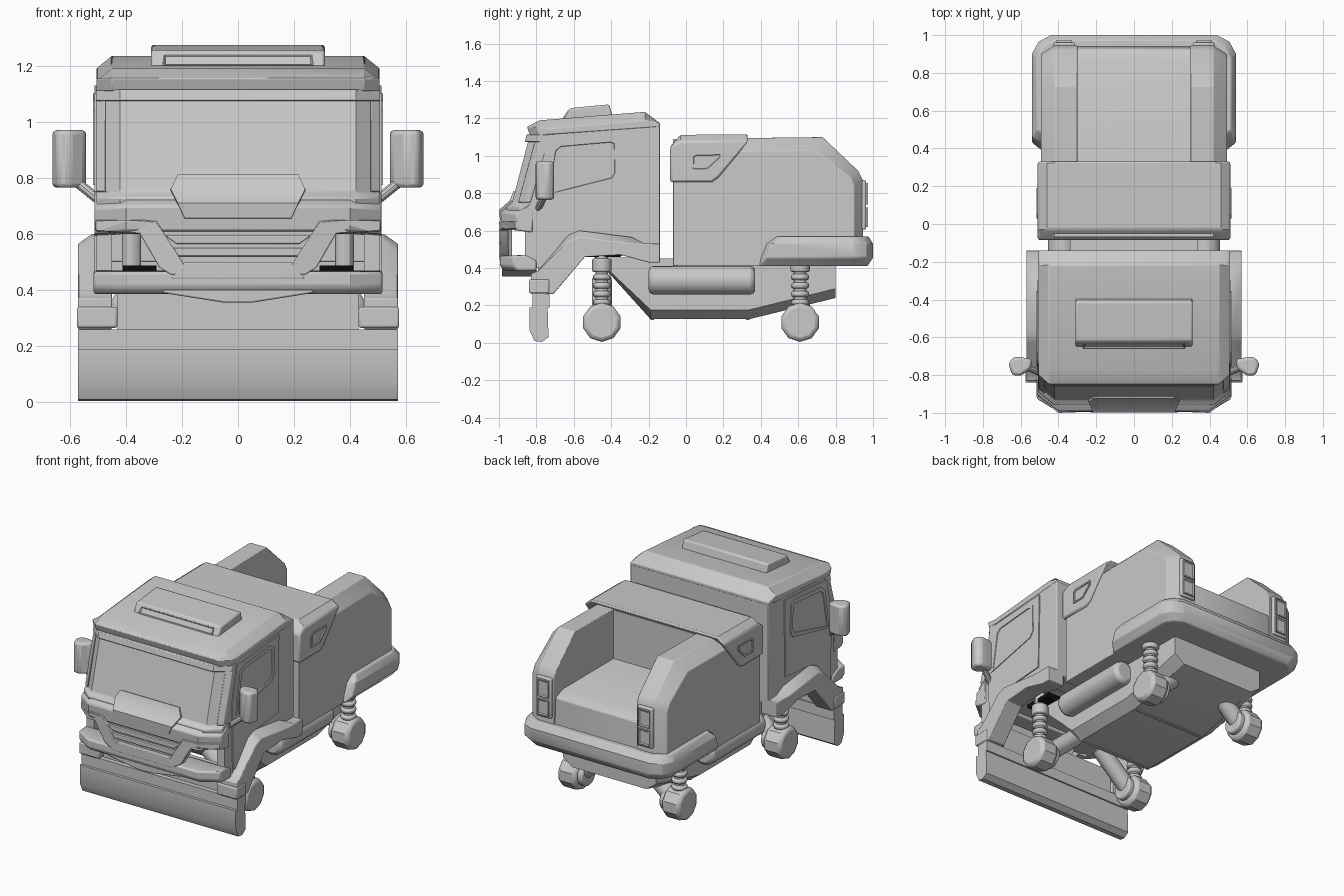
import bpy, bmesh, math
from mathutils import Vector

if bpy.data.objects.get("Cube"):
    bpy.data.objects.remove(bpy.data.objects["Cube"], do_unlink=True)


def paint(name, v):
    mat = bpy.data.materials.new(name)
    mat.use_nodes = True
    mat.diffuse_color = (v, v, v, 1)
    mat.node_tree.nodes["Principled BSDF"].inputs["Base Color"].default_value = (v, v, v, 1)
    return mat


grey = paint("plain_grey", 0.585)
black = paint("black", 0.005)
parts = []


def finish(name, bm, bevel=0.0, mirror=False, mat=grey):
    bmesh.ops.recalc_face_normals(bm, faces=bm.faces)
    me = bpy.data.meshes.new(name)
    bm.to_mesh(me)
    bm.free()
    me.materials.append(mat)
    ob = bpy.data.objects.new(name, me)
    bpy.context.collection.objects.link(ob)
    parts.append(ob)
    if bevel:
        m = ob.modifiers.new("bevel", "BEVEL")
        m.width, m.segments, m.limit_method, m.angle_limit = bevel, 2, 'ANGLE', math.radians(40)
    if mirror:
        ob.modifiers.new("mirror", "MIRROR")


def loft(name, rings, bevel=0.0, mirror=False, mat=grey):
    """Skin a row of matching closed sections and cap both ends."""
    bm = bmesh.new()
    rows = [[bm.verts.new(p) for p in r] for r in rings]
    n = len(rows[0])
    for a, b in zip(rows, rows[1:]):
        for i in range(n):
            j = (i + 1) % n
            bm.faces.new((a[i], a[j], b[j], b[i]))
    bm.faces.new(rows[0])
    bm.faces.new(rows[-1])
    finish(name, bm, bevel, mirror, mat)


def slab(name, profile, x0, x1, bevel=0.0, mirror=False, mat=grey):
    """Side profile (y, z) pushed from x0 to x1."""
    loft(name, [[(x, y, z) for y, z in profile] for x in (x0, x1)], bevel, mirror, mat)


def hull(name, profile, inner, outer, squeeze, bevel=0.0):
    """Side profile spanning both sides, reshaped at the outer ends."""
    ends = [squeeze(y, z) for y, z in profile]
    rows = [(-outer, ends), (-inner, profile), (inner, profile), (outer, ends)]
    loft(name, [[(x, y, z) for y, z in p] for x, p in rows], bevel)


def box(name, x, y, z, bevel=0.0, mirror=False):
    slab(name, [(y[0], z[0]), (y[1], z[0]), (y[1], z[1]), (y[0], z[1])], x[0], x[1], bevel, mirror)


def front_slab(name, outline, y0, y1, bevel=0.0, mirror=False):
    """Front outline (x, z) pushed from y0 to y1, swept back around the corners."""
    loft(name, [[(x, y + max(0, abs(x) - .40) * .76, z) for x, z in outline] for y in (y0, y1)], bevel, mirror)


def plate(name, pts, out, thick, rim=0.0, sink=0.0, mirror=False):
    """Raised polygon plate with an optional rimmed recess."""
    out = Vector(out).normalized()
    bm = bmesh.new()
    low = [bm.verts.new(Vector(p) - out * 0.005) for p in pts]
    top = [bm.verts.new(Vector(p) + out * thick) for p in pts]
    n = len(pts)
    for i in range(n):
        j = (i + 1) % n
        bm.faces.new((low[i], low[j], top[j], top[i]))
    face = bm.faces.new(top)
    bm.faces.new(low[::-1])
    bmesh.ops.recalc_face_normals(bm, faces=bm.faces)
    if rim:
        bmesh.ops.inset_region(bm, faces=[face], thickness=rim)
        bmesh.ops.inset_region(bm, faces=[face], thickness=0.008, depth=-sink)
    finish(name, bm, 0, mirror)


def rod(name, a, b, r, sides=16, bevel=0.0):
    """Round bar between two points, on both sides."""
    a, b = Vector(a), Vector(b)
    bm = bmesh.new()
    bmesh.ops.create_cone(bm, cap_ends=True, segments=sides, radius1=r, radius2=r, depth=(b - a).length)
    turn = (b - a).to_track_quat('Z', 'Y').to_matrix()
    bmesh.ops.rotate(bm, verts=bm.verts, cent=(0, 0, 0), matrix=turn)
    bmesh.ops.translate(bm, verts=bm.verts, vec=(a + b) / 2)
    finish(name, bm, bevel, True)


def mir(pts):
    """Complete a one-sided outline to both sides."""
    return pts + [(-x, z) for x, z in reversed(pts)]


# Cab shell, hollow underneath, with side skirts and chamfered front corners
cab = [(-.93, .75), (-.835, 1.11), (-.14, 1.16), (-.14, .5), (-.30, .5), (-.30, .62),
       (-.95, .62), (-.96, .73)]
hull("cab_shell", cab, .42, .505, lambda y, z: (y + .07 if y < -.8 else y, z), .005)
skirt = [(-.86, .63), (-.86, .40), (-.70, .40), (-.56, .5), (-.29, .5), (-.29, .63)]
slab("cab_skirt", skirt, .45, .505, 0, True)
roof = [(-.835, 1.11), (-.85, 1.155), (-.78, 1.19), (-.22, 1.235), (-.14, 1.175), (-.14, 1.155)]
hull("roof", roof, .45, .505,
     lambda y, z: (y + .05 if y < -.7 else y, z - .045 if z > 1.18 else z), .004)
slab("roof_scoop", [(-.66, 1.18), (-.62, 1.255), (-.41, 1.275), (-.385, 1.18)], -.31, .31, .01)
plate("scoop_slot", [(s * x, -.655 + k * .028, 1.2 + k * .04) for s, x, k in
      ((-1, .27, 0), (1, .27, 0), (1, .265, 1), (-1, .265, 1))], (0, -.8, .4), .005, .006, .008)

# Windscreen surround: brow and corner pillars
brow = [(-.862, 1.075), (-.852, 1.115), (-.80, 1.115), (-.80, 1.075)]
hull("windscreen_brow", brow, .42, .507, lambda y, z: (y + .07, z), .004)
loft("windscreen_pillar", [[(x, -.942 + s, .75), (x, -.847 + s, 1.1), (x, -.80 + s, 1.1), (x, -.90 + s, .75)]
                           for x, s in ((.472, .043), (.507, .07))], .004, True)

# Nose and the raised bonnet panel that follows it
nose = [(-.985, .61), (-.992, .70), (-.905, .755), (-.82, .768), (-.82, .6)]
hull("nose", nose, .40, .512, lambda y, z: (y + .085 if y < -.9 else y, z - .01), .008)
loft("bonnet_panel", [[(-x, y, z), (x, y, z), (x, y + .025, z - .008), (-x, y + .025, z - .008)] for x, y, z in
                      ((.19, -.995, .657), (.215, -.999, .71), (.24, -.943, .76), (.215, -.922, .812))])

# Bumper, chin and grille
bumper = [(-.995, .41), (-.995, .465), (-.86, .47), (-.80, .44), (-.80, .385), (-.97, .385)]
hull("front_bumper", bumper, .40, .515, lambda y, z: (y + .07 if y < -.9 else y, z), .01)
front_slab("chin", mir([(.05, .355), (.27, .39), (.27, .43)]), -.985, -.80, .006)
front_slab("grille_core", mir([(.23, .44), (.31, .63)]), -.97, -.93)
front_slab("grille_band", [(.34, .65), (.29, .645), (.17, .455), (.24, .455), (.28, .48), (.35, .60),
                           (.40, .605), (.51, .61), (.51, .65), (.40, .65)], -.996, -.95, .004, True)
front_slab("grille_sill", mir([(.24, .44), (.19, .50)]), -.997, -.95, .005)
for i, z in enumerate((.52, .565)):
    front_slab(f"grille_slat_{i}", mir([(.22, z), (.26, z + .03)]), -.99, -.95, .004)

# Doors with windows
door = [(-.78, .42), (-.72, .43), (-.57, .60), (-.31, .62), (-.30, 1.13), (-.74, 1.10), (-.79, .85)]
window = [(-.755, .775), (-.38, .86), (-.355, .90), (-.36, 1.08), (-.40, 1.10), (-.68, 1.075), (-.72, 1.04)]
plate("door", [(.505, y, z) for y, z in door], (1, 0, 0), .007, 0, 0, True)
plate("door_window", [(.512, y, z) for y, z in window], (1, 0, 0), .005, .026, .016, True)

# Front fenders
fender = [(-.83, .26), (-.83, .37), (-.79, .385), (-.63, .575), (-.57, .6), (-.29, .565), (-.22, .53),
          (-.14, .53), (-.14, .43), (-.20, .43), (-.35, .47), (-.54, .46), (-.71, .26)]
outer = [(y, z - .035 if 2 < i < 6 else z) for i, (y, z) in enumerate(fender)]
loft("fender", [[(x, y, z) for y, z in p] for x, p in ((.45, fender), (.52, fender), (.57, outer))], .004, True)
box("fender_foot", (.43, .575), (-.84, -.73), (.265, .34), .008, True)

# Plough blade across the front
blade = [(-.81, .01), (-.838, .07), (-.838, .19), (-.74, .19), (-.735, .03), (-.77, .005)]
slab("plough_blade", blade, -.57, .57)
box("blade_rail", (-.57, .57), (-.82, -.73), (.19, .26))
box("blade_mount", (-.43, .43), (-.79, -.74), (.25, .42))

# Mirrors
mirror_plan = [(.54, -.715), (.545, -.765), (.60, -.805), (.645, -.80), (.665, -.74), (.64, -.705), (.60, -.705)]
loft("mirror", [[(x, y, z) for x, y in mirror_plan] for z in (.765, .97)], .015, True)
rod("mirror_arm", (.47, -.80, .70), (.575, -.755, .785), .018, 10)

# Rear body: lower block, bed walls and front cover
rear = [(-.07, .41), (-.07, .77), (.86, .77), (.93, .74), (.945, .45), (.92, .41)]
hull("bed_floor", rear, .42, .48, lambda y, z: (y - .03 if y > .9 else y, z), .008)
box("bed_front", (-.42, .42), (-.07, .328), (.7, 1.09))
wall = [(-.07, .41), (-.07, 1.09), (.73, 1.10), (.92, .92), (.945, .87), (.945, .41)]
side = [(y - .045 if y > .7 else y, z - .07 if z > 1 else z - .03 if z > .8 else z) for y, z in wall]
loft("bed_wall", [[(x, y, z) for y, z in p] for x, p in ((.30, wall), (.42, wall), (.493, side))], .004, True)
cover = [(-.085, .86), (-.085, 1.05), (-.03, 1.112), (.335, 1.115), (.325, 1.095), (.175, .885), (.14, .86)]
hull("bed_cover", cover, .46, .51, lambda y, z: (y, z - .035 if z > 1.08 else z), .012)
vent = [(.03, .92), (.12, .92), (.19, .985), (.19, 1.015), (.05, 1.015), (.03, 1.0)]
plate("cover_grip", [(.51, y, z) for y, z in vent], (1, 0, 0), .006, .012, .016, True)

# Tail lamps
box("tail_lamp", (.315, .425), (.92, .962), (.605, .87), .008, True)
for name, z in (("upper", (.74, .855)), ("lower", (.62, .725))):
    plate(f"tail_lens_{name}", [(x, .962, k) for x, k in
          ((.328, z[0]), (.412, z[0]), (.412, z[1]), (.328, z[1]))], (0, 1, 0), .01, .008, .006, True)

# Rear bumper: rounded plan stacked with chamfered edges
plan = [(.49, .40), (.54, .43), (.54, .90), (.505, .965), (.44, 1.0)]
levels = ((.41, .93, .97, -.03), (.455, 1, 1, 0), (.53, 1, 1, .03), (.57, .95, .975, .07))
loft("rear_bumper", [[(x * kx, (y + shift if y < .5 else y * ky), z) for x, y in mir(plan)]
                     for z, kx, ky, shift in levels], .006)

# Belly hull between the wheels
belly = [(-.49, .46), (-.19, .127), (.34, .127), (.80, .24), (.80, .43)]
hull("belly", belly, .27, .34, lambda y, z: (y, z + .05 if z < .3 else z))
for i, y in enumerate((-.19, .32)):
    box(f"belly_seam_{i}", (-.27, .27), (y, y + .02), (.121, .2), .003)
rod("side_tank", (.38, -.20, .335), (.38, .37, .335), .076, 20, .025)

# Wheels on sprung legs, with a dark mount above the front pair
slab("front_spring_mount", [(-.54, .487), (-.53, .46), (-.35, .46), (-.33, .487)], .29, .41, 0, True, black)
for name, y, top in (("front", -.45, .63), ("rear", .61, .43)):
    rod(f"{name}_wheel", (.315, y, .11), (.445, y, .11), .105, 10, .022)
    rod(f"{name}_hub", (.28, y, .115), (.33, y, .115), .075, 14, .01)
    rod(f"{name}_arm", (.10, y, .33), (.33, y, .125), .055, 14)
    rod(f"{name}_strut", (.38, y, .17), (.38, y, top), .034, 12)
    rod(f"{name}_strut_cap", (.38, y, .38), (.38, y, .45), .052, 14, .008)
    for i in range(4):
        z = .2 + i * .045
        rod(f"{name}_spring_{i}", (.38, y, z), (.38, y, z + .032), .048, 14, .012)

# Smooth round parts while keeping edges crisp
bpy.ops.object.select_all(action='DESELECT')
for ob in parts:
    ob.select_set(True)
bpy.context.view_layer.objects.active = parts[0]
bpy.ops.object.shade_smooth_by_angle(angle=math.radians(30))
